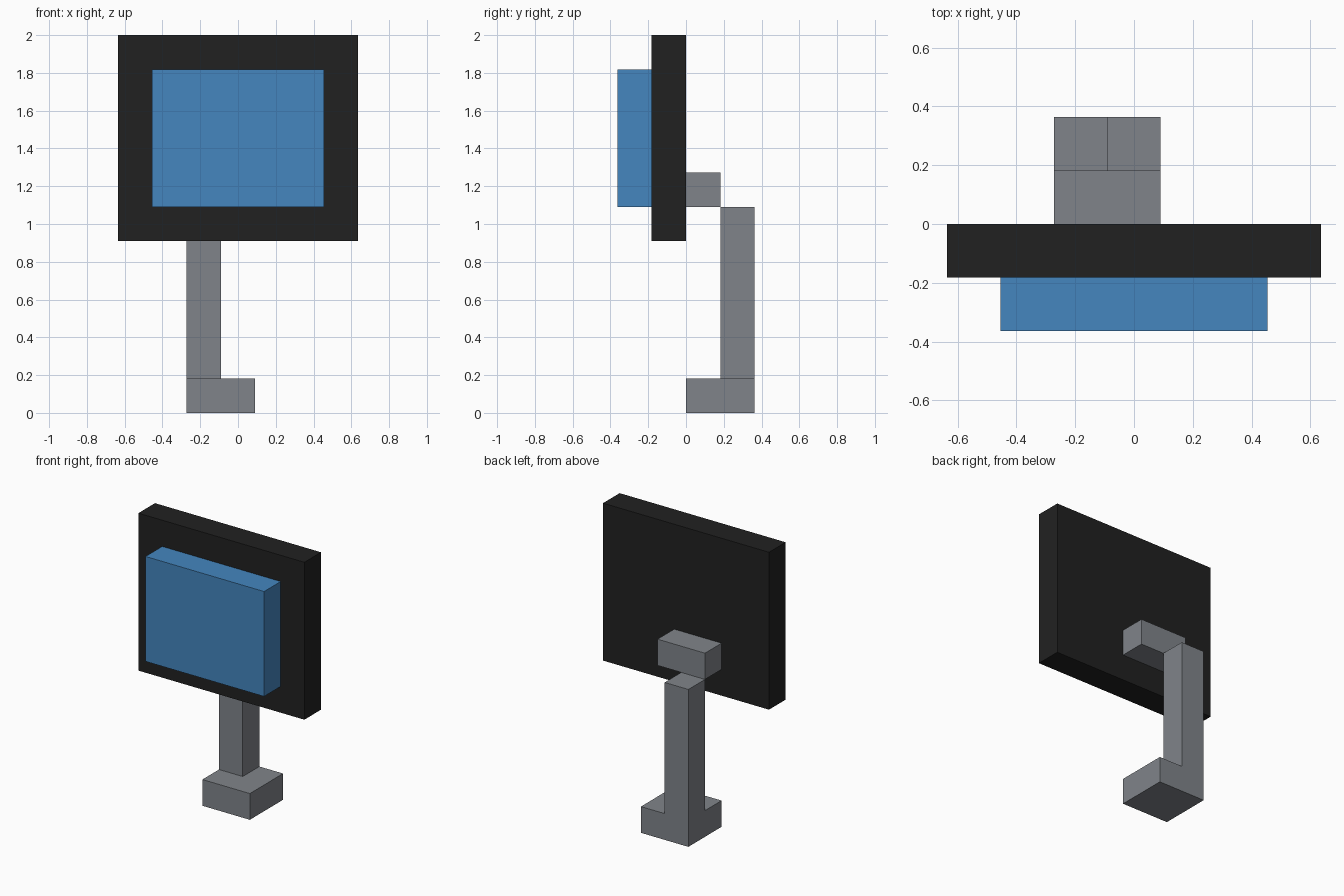
import bpy
import bmesh
from mathutils import Vector

cube = bpy.data.objects.get("Cube")
if cube:
    bpy.data.objects.remove(cube, do_unlink=True)

U = 2 / 11  # one grid module; every part is a whole number of modules


def material(name, color):
    mat = bpy.data.materials.new(name)
    mat.use_nodes = True
    mat.diffuse_color = color
    mat.node_tree.nodes["Principled BSDF"].inputs["Base Color"].default_value = color
    return mat


def box(name, low, high, mat):
    """Box between two corners given in modules."""
    low, high = Vector(low) * U, Vector(high) * U
    bm = bmesh.new()
    bmesh.ops.create_cube(bm, size=1)
    bmesh.ops.scale(bm, vec=high - low, verts=bm.verts)
    bmesh.ops.translate(bm, vec=(low + high) / 2, verts=bm.verts)
    mesh = bpy.data.meshes.new(name)
    bm.to_mesh(mesh)
    bm.free()
    mesh.materials.append(mat)
    obj = bpy.data.objects.new(name, mesh)
    bpy.context.collection.objects.link(obj)
    return obj


black = material("black", (0.0152, 0.0152, 0.0152, 1))
blue = material("screen blue", (0.058, 0.238, 0.521, 1))
grey = material("stand grey", (0.216, 0.231, 0.254, 1))

# Monitor: casing with the raised screen block on its front
box("casing", (-3.5, -1, 5), (3.5, 0, 11), black)
box("screen", (-2.5, -2, 6), (2.5, -1, 10), blue)

# Stand: square foot, offset post and the bracket behind the casing
box("foot", (-1.5, 0, 0), (0.5, 2, 1), grey)
box("post", (-1.5, 1, 1), (-0.5, 2, 6), grey)
box("bracket", (-1.5, 0, 6), (0.5, 1, 7), grey)
